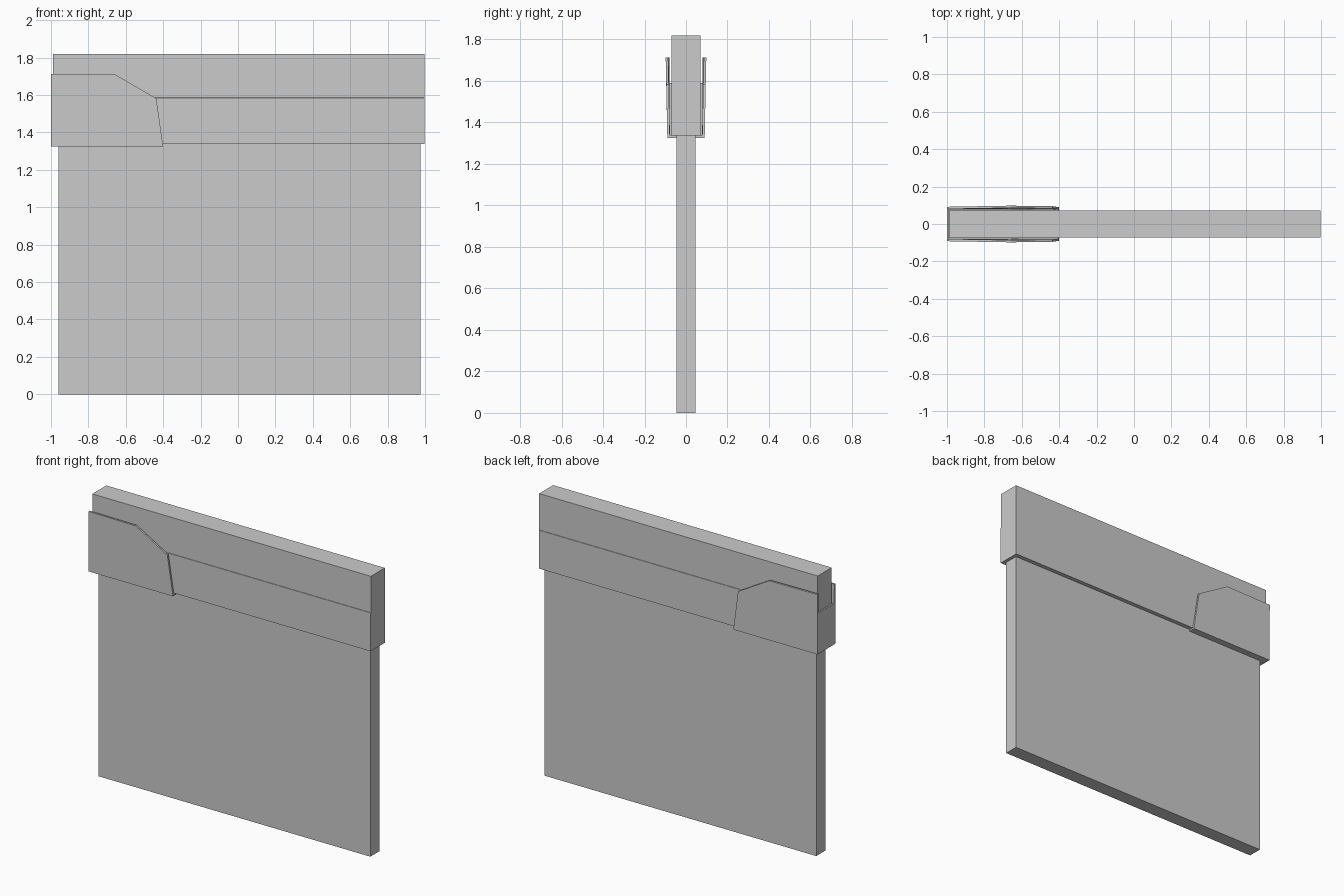
import bpy, bmesh

if "Cube" in bpy.data.objects:
    bpy.data.objects.remove(bpy.data.objects["Cube"])


def mesh_object(name, verts, faces):
    bm = bmesh.new()
    vs = [bm.verts.new(v) for v in verts]
    for f in faces:
        bm.faces.new([vs[i] for i in f])
    bmesh.ops.recalc_face_normals(bm, faces=bm.faces)
    me = bpy.data.meshes.new(name)
    bm.to_mesh(me)
    bm.free()
    ob = bpy.data.objects.new(name, me)
    bpy.context.collection.objects.link(ob)
    return ob


def loft(name, ring_a, ring_b):
    # closed solid between two matching outlines
    n = len(ring_a)
    faces = [list(range(n)), list(range(n, 2 * n))]
    faces += [[i, (i + 1) % n, n + (i + 1) % n, n + i] for i in range(n)]
    return mesh_object(name, ring_a + ring_b, faces)


def box(name, x0, x1, half_y, z0, z1):
    ring = [(-half_y, z0), (half_y, z0), (half_y, z1), (-half_y, z1)]
    return loft(name, [(x0, y, z) for y, z in ring], [(x1, y, z) for y, z in ring])


# Main wall panel
box("wall_panel", -0.96, 0.975, 0.046, 0, 1.34)

# Top beam, its lower band a hair proud of the upper part
half = [(0.073, 1.338), (0.073, 1.585), (0.071, 1.586), (0.071, 1.82)]
profile = half + [(-y, z) for y, z in reversed(half)]
loft("top_beam", [(-0.988, y, z) for y, z in profile],
     [(0.996, y, z) for y, z in profile])

# Corner bracket: slightly bulged side plates (x, z, outer y)
outline = [(-1, 1.325, 0.090), (-0.4, 1.325, 0.090), (-0.437, 1.582, 0.095),
           (-0.66, 1.712, 0.098), (-1, 1.712, 0.092)]
for side, label in ((-1, "front"), (1, "back")):
    loft("bracket_plate_" + label,
         [(x, side * y, z) for x, z, y in outline],
         [(x, side * (y - 0.012), z) for x, z, y in outline])

# Bracket end wall and floor
box("bracket_end", -1, -0.991, 0.085, 1.325, 1.59)
box("bracket_floor", -0.999, -0.402, 0.085, 1.3255, 1.336)
